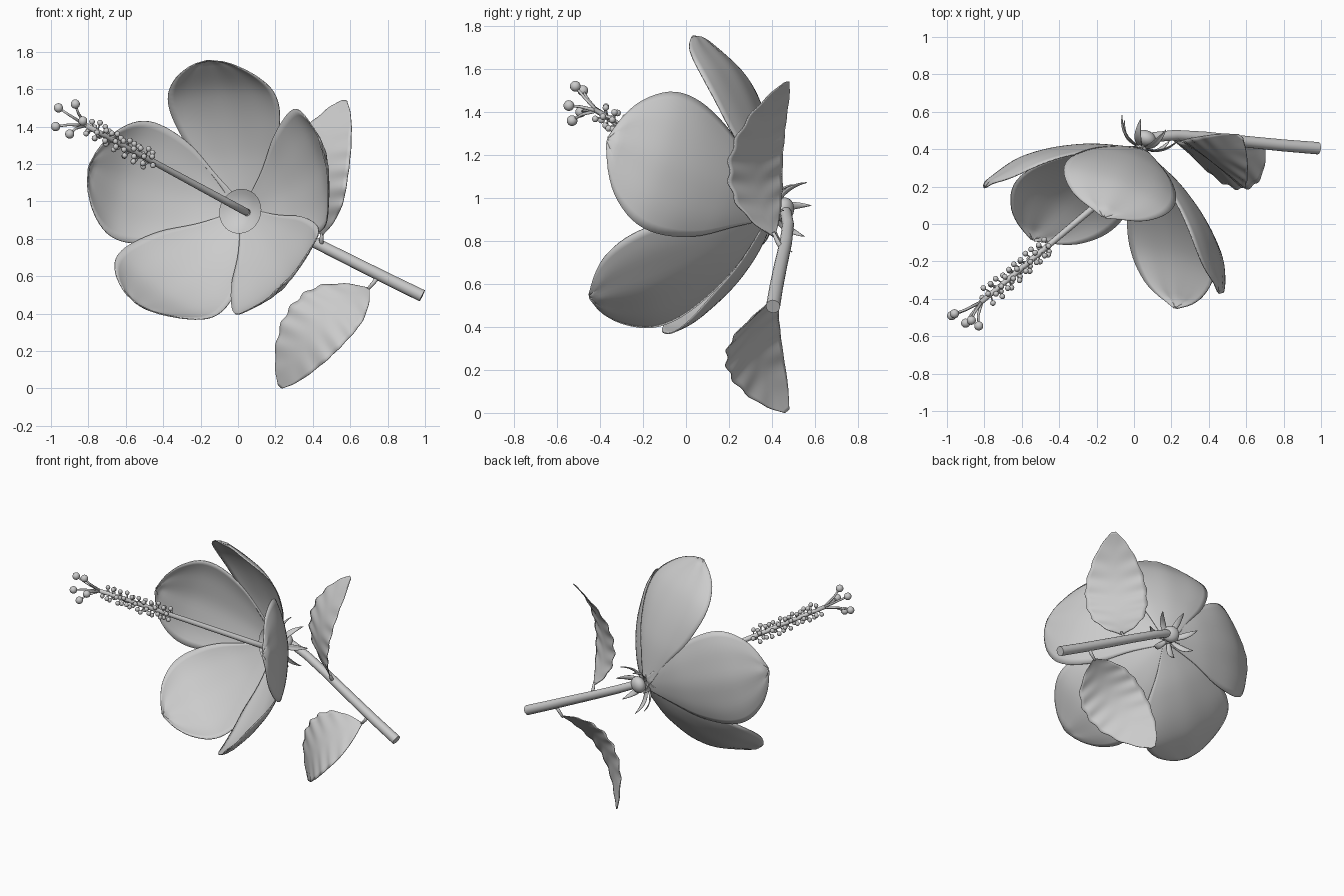
import bpy, bmesh, math, random
from mathutils import Vector, Matrix

if "Cube" in bpy.data.objects:
    bpy.data.objects.remove(bpy.data.objects["Cube"])

random.seed(4)
grey = bpy.data.materials.new("plain grey")
grey.diffuse_color = (0.6, 0.6, 0.6, 1)
grey.use_nodes = True
grey.node_tree.nodes["Principled BSDF"].inputs["Base Color"].default_value = grey.diffuse_color

AXIS = Vector((-0.37, -0.915, 0.16)).normalized()   # flower opening direction
BASE = Vector((0.04, 0.405, 0.935))
UP = Vector((-0.01, 0.13, 0.72))
UP = (UP - AXIS * UP.dot(AXIS)).normalized()        # direction of the first petal


def finish(name, bm, thickness=0):
    bmesh.ops.recalc_face_normals(bm, faces=bm.faces)
    me = bpy.data.meshes.new(name)
    bm.to_mesh(me)
    bm.free()
    ob = bpy.data.objects.new(name, me)
    bpy.context.collection.objects.link(ob)
    me.materials.append(grey)
    for p in me.polygons:
        p.use_smooth = True
    if thickness:
        mod = ob.modifiers.new("thickness", 'SOLIDIFY')
        mod.thickness = thickness
        mod.offset = 0
    return ob


def lerp(table, s):
    """Smooth interpolation through (s, value) pairs."""
    n = len(table)
    for i in range(n - 1):
        (a, va), (b, vb) = table[i], table[i + 1]
        if s <= b or i == n - 2:
            sl = lambda k: ((table[min(k + 1, n - 1)][1] - table[max(k - 1, 0)][1]) /
                            (table[min(k + 1, n - 1)][0] - table[max(k - 1, 0)][0]))
            t, h = (s - a) / (b - a), b - a
            return ((2*t**3 - 3*t*t + 1) * va + (t**3 - 2*t*t + t) * h * sl(i)
                    + (3*t*t - 2*t**3) * vb + (t**3 - t*t) * h * sl(i + 1))


def sheet(bm, nu, nv, func):
    """Grid surface: func(s 0..1, t -1..1) gives a point."""
    rows = [[bm.verts.new(func(i / nu, 2 * j / nv - 1)) for j in range(nv + 1)]
            for i in range(nu + 1)]
    for i in range(nu):
        for j in range(nv):
            bm.faces.new((rows[i][j], rows[i][j + 1], rows[i + 1][j + 1], rows[i + 1][j]))


def tube(bm, pts, radii, sides=10):
    """Capped round tube through points."""
    pts = [Vector(p) for p in pts]
    rings = []
    for i, p in enumerate(pts):
        d = (pts[min(i + 1, len(pts) - 1)] - pts[max(i - 1, 0)]).normalized()
        u = d.cross(Vector((0.1, 0.3, 1))).normalized()
        v = d.cross(u)
        rings.append([bm.verts.new(p + radii[i] * (u * math.cos(a) + v * math.sin(a)))
                      for a in (2 * math.pi * k / sides for k in range(sides))])
    for r0, r1 in zip(rings, rings[1:]):
        for k in range(sides):
            bm.faces.new((r0[k], r0[(k + 1) % sides], r1[(k + 1) % sides], r1[k]))
    bm.faces.new(rings[0])
    bm.faces.new(rings[-1])


def ball(bm, p, r, seg=12):
    bmesh.ops.create_uvsphere(bm, u_segments=seg, v_segments=seg * 2 // 3, radius=r,
                              matrix=Matrix.Translation(Vector(p)))


# Petals: one cupped shape repeated round the axis, each opened a little differently
PR = [(0, 0), (0.35, 0.30), (0.7, 0.555), (1, 0.70)]
PA = [(0, 0), (0.35, 0.13), (0.7, 0.33), (1, 0.57)]
PW = [(0, 0.035), (0.2, 0.15), (0.4, 0.272), (0.6, 0.335), (0.75, 0.325), (0.88, 0.24),
      (0.96, 0.125), (1, 0.012)]
CUP = [(0, 0.4), (0.2, 0.7), (0.4, 0.9), (0.6, 0.82), (1, 0.8)]
# extra radius, extra depth, width, extra turn
TWEAK = [(0.06, -0.045, 0.92, -0.015), (0.035, -0.045, 0.97, 0), (0, 0, 0.99, 0),
         (0.02, 0.065, 0.95, 0.06), (0.03, 0.02, 1.0, -0.05)]


def petal_point(out, side, dr, da, wide):
    def f(s, t):
        s = 1 - (1 - s) ** 1.4
        w = lerp(PW, s) * wide
        r, a = lerp(PR, s) + dr * s, lerp(PA, s) + da * s
        cup = 0.20 * w * t * t * lerp(CUP, s)
        if s > 0.97:                                   # small hooked tip
            cup += 0.02 * (s - 0.97) / 0.03
        r -= cup * (0.4 + 0.45 * s)
        a += cup * (1 - 0.3 * s) - 0.005 * math.cos(t * 9) * s * s
        return BASE + out * r + AXIS * a + side * (w * t)
    return f


for k, (dr, da, wide, turn) in enumerate(TWEAK):
    out = Matrix.Rotation(k * 2 * math.pi / 5 + turn, 3, AXIS) @ UP
    bm = bmesh.new()
    sheet(bm, 28, 18, petal_point(out, AXIS.cross(out), dr, da, wide))
    finish(f"petal_{k + 1}", bm, 0.006)

# Throat: shallow bowl in the flower centre
bm = bmesh.new()
side = AXIS.cross(UP)
def bowl(s, t):
    a = math.pi * t
    return (BASE + AXIS * (0.03 + 0.045 * s * s)
            + (UP * math.cos(a) + side * math.sin(a)) * (0.12 * s + 0.001))
sheet(bm, 6, 32, bowl)
bmesh.ops.remove_doubles(bm, verts=bm.verts, dist=1e-5)
finish("throat", bm)

# Pistil column
P0, P1 = Vector((0.04, 0.305, 0.945)), Vector((-0.82, -0.42, 1.41))
D = (P1 - P0).normalized()
bm = bmesh.new()
tube(bm, [(0.05, 0.38, 0.94)] + [P0.lerp(P1, i / 8) for i in range(9)],
     [0.02] + [0.02 - 0.0008 * i for i in range(9)], 12)
finish("pistil", bm)

# Stamens: small filaments with round heads spiralling round the column
bm = bmesh.new()
n1 = D.cross(Vector((0, 0, 1))).normalized()
n2 = D.cross(n1)
for i in range(46):
    p = P0.lerp(P1, 0.565 + 0.39 * i / 45)
    ang = i * 2.4 + random.uniform(-0.2, 0.2)
    tip = p + (n1 * math.cos(ang) + n2 * math.sin(ang)) * random.uniform(0.036, 0.052) + D * 0.015
    tube(bm, [p, tip], [0.004, 0.004], 5)
    ball(bm, tip, 0.0155, 9)
finish("stamens", bm)

# Stigma: five branches with round heads
bm = bmesh.new()
for tip in [(-0.96, -0.48, 1.50), (-0.975, -0.49, 1.40), (-0.87, -0.515, 1.52),
            (-0.83, -0.545, 1.43), (-0.90, -0.53, 1.36)]:
    tip = Vector(tip)
    mid = P1.lerp(tip, 0.5) + D * 0.012
    tube(bm, [P1 - D * 0.01, mid, tip], [0.009, 0.007, 0.006], 8)
    ball(bm, tip, 0.025, 14)
finish("stigma", bm)

# Stem
bm = bmesh.new()
ST = [(0.05, 0.45, 0.95), (0.11, 0.465, 0.93), (0.22, 0.475, 0.875), (0.38, 0.465, 0.795),
      (0.6, 0.44, 0.685), (0.8, 0.42, 0.585), (0.985, 0.405, 0.495)]
tube(bm, ST, [0.026, 0.027, 0.028, 0.029, 0.031, 0.032, 0.033], 16)
stem = finish("stem", bm)

# Calyx knob behind the flower
bm = bmesh.new()
ball(bm, (0, 0, 0), 0.058, 18)
bmesh.ops.transform(bm, verts=bm.verts, matrix=Matrix.Translation((0.062, 0.457, 0.945))
                    @ AXIS.to_track_quat('Z', 'Y').to_matrix().to_4x4()
                    @ Matrix.Diagonal((1, 1, 0.75, 1)))
tube(bm, [BASE + AXIS * 0.03, BASE - AXIS * 0.03], [0.03, 0.035], 12)
finish("calyx", bm)

# Bracts: narrow curved blades round the calyx
bm = bmesh.new()
for k in range(7):
    out = Matrix.Rotation(k * 2 * math.pi / 7 + 0.3, 3, AXIS) @ UP
    sd = AXIS.cross(out)
    def blade(s, t):
        w = 0.02 * math.sin(math.pi * (0.12 + 0.87 * s)) ** 0.8
        return (BASE - AXIS * (0.004 + 0.11 * s * s) + out * (0.02 + 0.21 * s - 0.06 * s * s)
                + sd * w * t - AXIS * 0.006 * (1 - t * t))
    sheet(bm, 10, 4, blade)
finish("bracts", bm, 0.004)


# Leaves: curved, blunt blades with soft ripples along the edges
def leaf(name, base, mid, tip, half):
    base, mid, tip, half = map(Vector, (base, mid, tip, half))
    ctrl = mid * 2 - (base + tip) / 2
    nrm = (tip - base).cross(half).normalized()
    if nrm.y > 0:
        nrm = -nrm
    prof = [(0, 0.03), (0.1, 0.47), (0.25, 0.86), (0.42, 1.0), (0.62, 0.95), (0.8, 0.7),
            (0.92, 0.4), (1, 0.08)]
    def f(s, t):
        p = base * (1 - s) ** 2 + ctrl * 2 * s * (1 - s) + tip * s * s
        wave = math.sin((s * 7 - abs(t) * 0.4) * 2 * math.pi)
        w = lerp(prof, s) * (1 + 0.025 * wave * abs(t))
        return p + half * (w * t) + nrm * (0.0055 * wave * abs(t) * w - 0.004 * w * (1 - t * t))
    bm = bmesh.new()
    sheet(bm, 64, 14, f)
    finish(name, bm, 0.005)


leaf("upper_leaf", (0.45, 0.41, 0.82), (0.43, 0.325, 1.18), (0.57, 0.47, 1.54),
     (0.16, -0.125, -0.02))
leaf("lower_leaf", (0.70, 0.42, 0.535), (0.425, 0.31, 0.34), (0.225, 0.47, 0.008),
     (0.13, -0.12, -0.11))

# Leaf stalks
bm = bmesh.new()
tube(bm, [(0.45, 0.455, 0.755), (0.445, 0.43, 0.79), (0.45, 0.405, 0.84)], [0.013, 0.011, 0.008])
tube(bm, [(0.75, 0.425, 0.60), (0.725, 0.42, 0.565), (0.69, 0.42, 0.525)], [0.013, 0.011, 0.008])
finish("leaf_stalks", bm)

# Keep end caps crisp
bpy.ops.object.select_all(action='DESELECT')
stem.select_set(True)
bpy.context.view_layer.objects.active = stem
bpy.ops.object.shade_smooth_by_angle(angle=math.radians(50))
